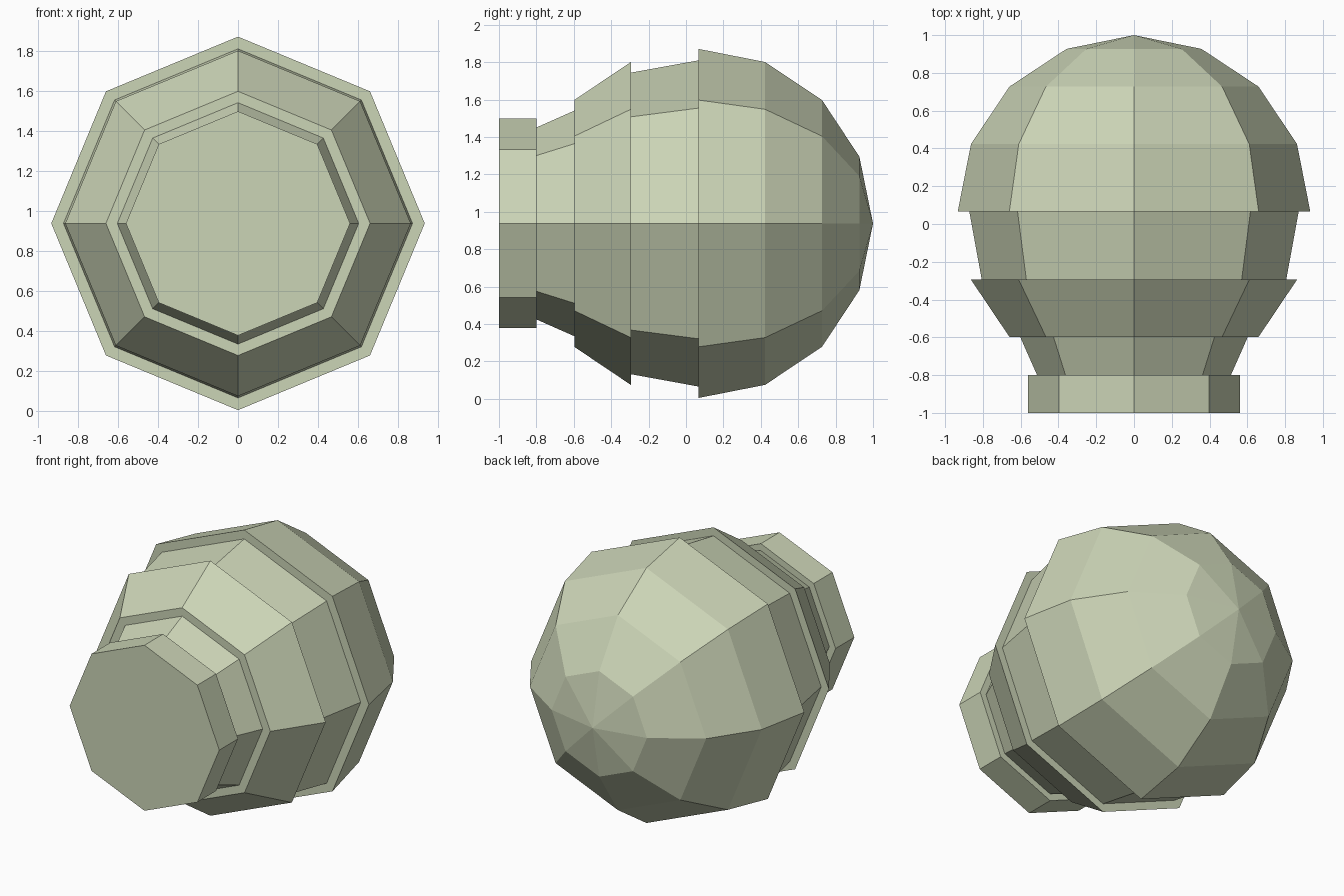
import bpy, bmesh, math

if "Cube" in bpy.data.objects:
    bpy.data.objects.remove(bpy.data.objects["Cube"])

SIDES = 8
AXIS_Z = 0.9375

# Profile from the flat front end to the domed tip: (y, radius)
PROFILE = [
    (-1.0, 0.56), (-0.8, 0.56),       # neck
    (-0.8, 0.513), (-0.597, 0.603),   # inner flare
    (-0.597, 0.66), (-0.295, 0.863),  # outer flare
    (-0.295, 0.806), (0.067, 0.872),  # recessed band
    (0.067, 0.933), (0.423, 0.863),   # dome
    (0.727, 0.66), (0.927, 0.357),
]


def lathe(name, profile, tip_y):
    """Octagonal body turned around the y axis, capped flat in front and pointed behind."""
    bm = bmesh.new()
    rings = []
    for y, r in profile:
        angles = [2 * math.pi * i / SIDES for i in range(SIDES)]
        rings.append([bm.verts.new((r * math.cos(a), y, AXIS_Z + r * math.sin(a)))
                      for a in angles])
    tip = bm.verts.new((0, tip_y, AXIS_Z))
    bm.faces.new(rings[0])
    for i in range(SIDES):
        j = (i + 1) % SIDES
        for a, b in zip(rings, rings[1:]):
            bm.faces.new((a[i], a[j], b[j], b[i]))
        bm.faces.new((rings[-1][i], rings[-1][j], tip))
    bmesh.ops.recalc_face_normals(bm, faces=bm.faces)
    mesh = bpy.data.meshes.new(name)
    bm.to_mesh(mesh)
    bm.free()
    obj = bpy.data.objects.new(name, mesh)
    bpy.context.collection.objects.link(obj)
    return obj


# Material: pale sage green
body = lathe("stepped_bulb", PROFILE, 1.0)
mat = bpy.data.materials.new("pale_green")
mat.diffuse_color = (0.60, 0.66, 0.47, 1)
mat.use_nodes = True
mat.node_tree.nodes["Principled BSDF"].inputs["Base Color"].default_value = mat.diffuse_color
body.data.materials.append(mat)
